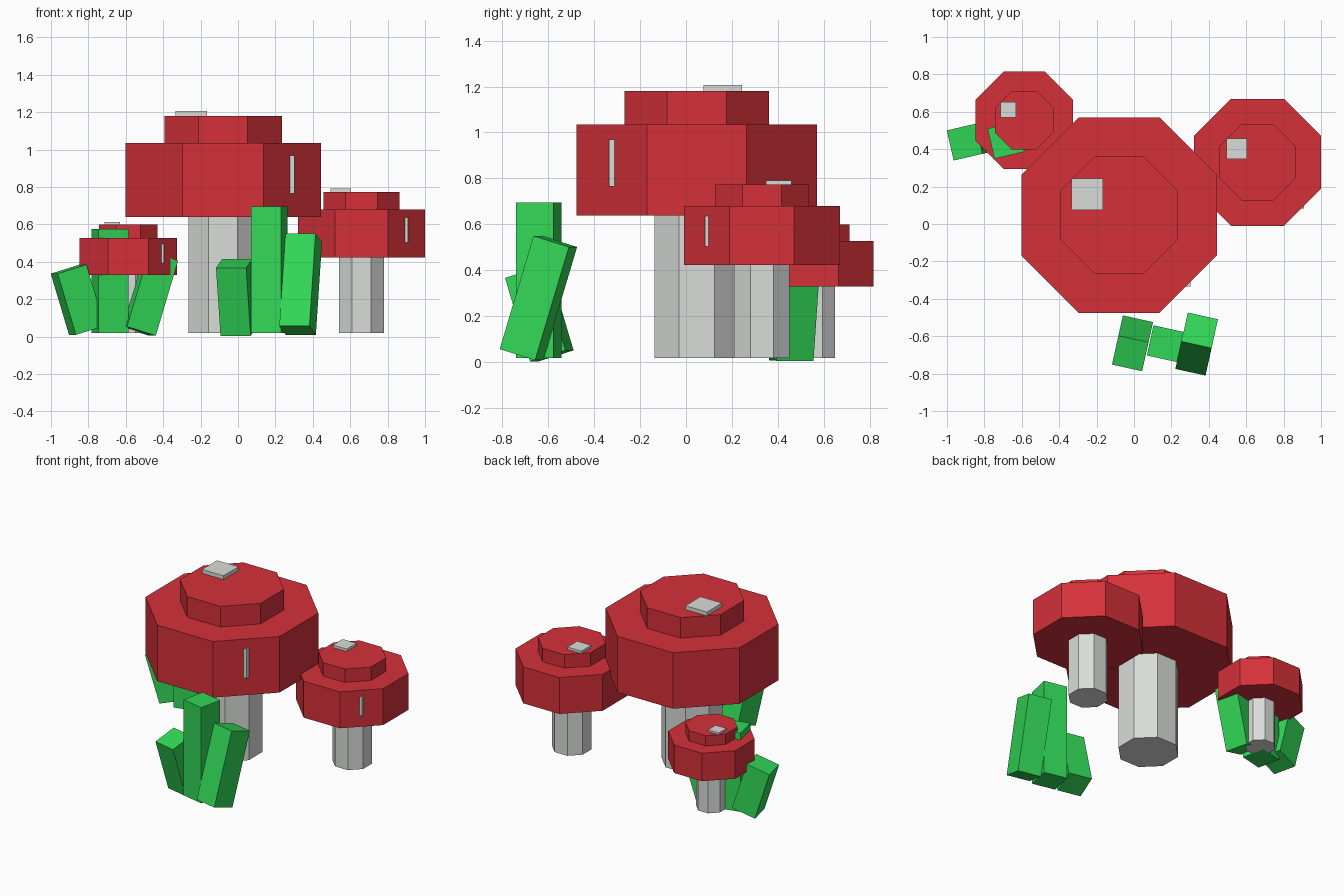
import bpy
from math import radians, cos, pi

if "Cube" in bpy.data.objects:
    bpy.data.objects.remove(bpy.data.objects["Cube"])


def make_material(name, rgb):
    mat = bpy.data.materials.new(name)
    mat.use_nodes = True
    color = (*rgb, 1)
    mat.diffuse_color = color
    mat.node_tree.nodes["Principled BSDF"].inputs["Base Color"].default_value = color
    return mat


RED = make_material("cap red", (0.66, 0.03, 0.042))
GREY = make_material("pale grey", (0.70, 0.72, 0.70))
GREEN = make_material("grass green", (0.032, 0.68, 0.095))


def finish(name, mat):
    obj = bpy.context.object
    obj.name = name
    obj.data.materials.append(mat)
    return obj


def box(name, center, size, mat, rotation=(0, 0, 0)):
    bpy.ops.mesh.primitive_cube_add(size=1, location=center)
    obj = finish(name, mat)
    obj.scale = size
    obj.rotation_euler = [radians(a) for a in rotation]


def octagon(name, x, y, bottom, top, apothem, mat):
    # Flat sides face the axes
    bpy.ops.mesh.primitive_cylinder_add(
        vertices=8, radius=apothem / cos(pi / 8), depth=top - bottom,
        location=(x, y, (bottom + top) / 2))
    finish(name, mat).rotation_euler.z = pi / 8


def mushroom(name, x, y, s):
    base = 0.02

    def z(h):
        return base + h * s

    octagon(name + "_stem", x, y, base, z(0.63), 0.185 * s, GREY)
    octagon(name + "_cap", x, y, z(0.62), z(1.015), 0.5225 * s, RED)
    octagon(name + "_crown", x, y, z(1.01), z(1.16), 0.314 * s, RED)
    # Flat spot on the crown, and a spot whose corner pokes out of the cap
    box(name + "_top_spot", (x - 0.17 * s, y + 0.113 * s, z(1.17)),
        (0.168 * s, 0.168 * s, 0.034 * s), GREY)
    box(name + "_side_spot", (x + 0.298 * s, y - 0.298 * s, z(0.847)),
        (0.168 * s, 0.168 * s, 0.205 * s), GREY)


mushroom("large_mushroom", -0.08, 0.047, 1)
mushroom("medium_mushroom", 0.66, 0.33, 0.65)
mushroom("small_mushroom", -0.587, 0.555, 0.5)


def blade(name, center, height, tilt_x=0, tilt_y=0, yaw=0):
    box(name, center, (0.165, 0.165, height), GREEN, (tilt_x, tilt_y, yaw))


# Front grass clump, leaning forward and back
blade("front_grass_short", (-0.008, -0.638, 0.21), 0.38, tilt_x=17, yaw=-12.5)
blade("front_grass_tall", (0.167, -0.64, 0.357), 0.675, yaw=-12.5)
blade("front_grass_medium", (0.335, -0.642, 0.28), 0.515, tilt_x=-17, yaw=-12.5)

# Back grass clump, fanning out sideways
blade("back_grass_short", (-0.857, 0.449, 0.197), 0.342, tilt_y=-17, yaw=13)
blade("back_grass_tall", (-0.684, 0.448, 0.297), 0.555, yaw=13)
blade("back_grass_medium", (-0.475, 0.47, 0.23), 0.42, tilt_y=17, yaw=13)
